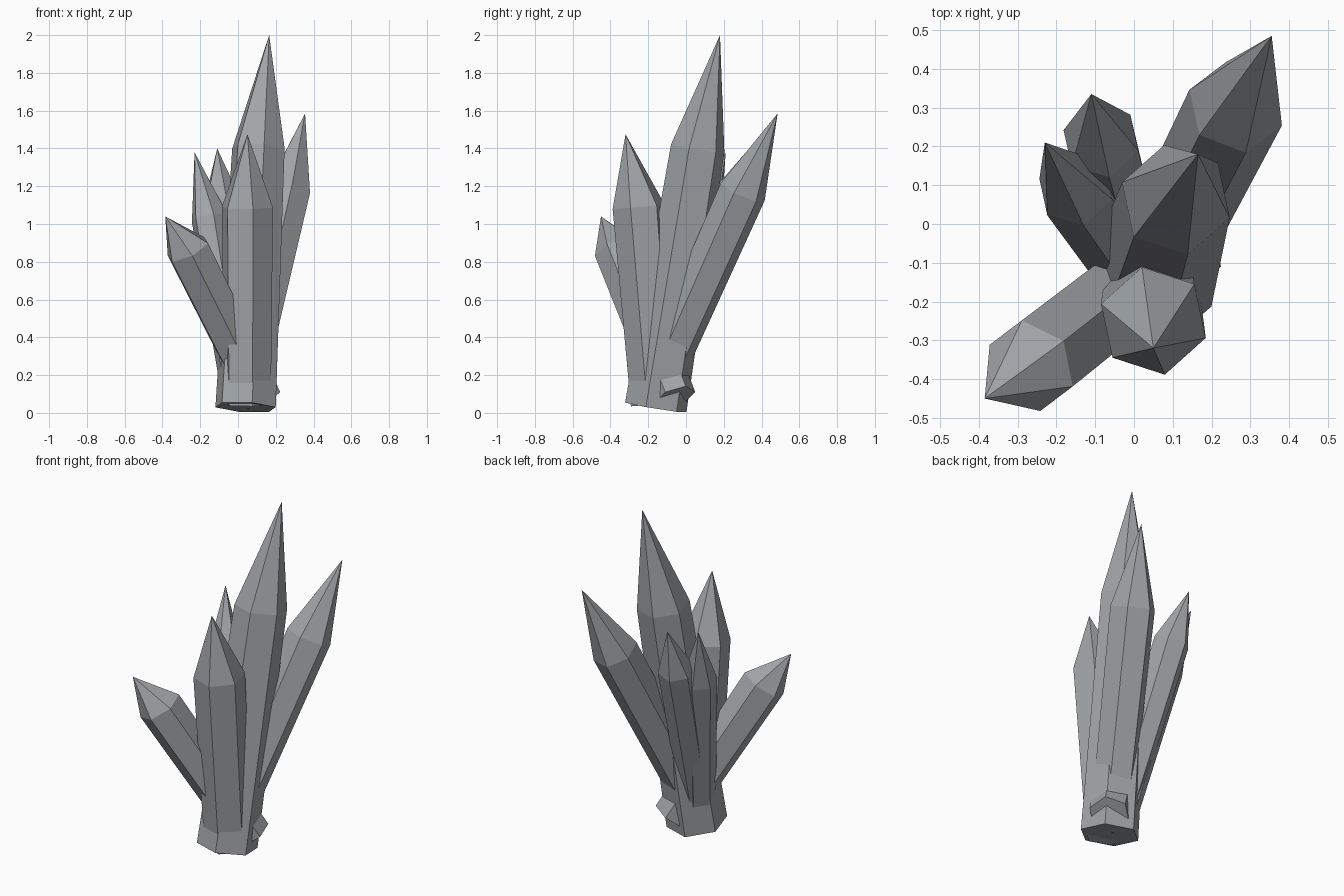
import bpy
import bmesh
import math
from mathutils import Vector

cube = bpy.data.objects.get("Cube")
if cube:
    bpy.data.objects.remove(cube, do_unlink=True)

SIDES = 6

# One stone grey for the whole cluster
stone = bpy.data.materials.new("stone_grey")
stone.use_nodes = True
grey = (0.36, 0.375, 0.395, 1.0)
stone.diffuse_color = grey
stone.node_tree.nodes["Principled BSDF"].inputs["Base Color"].default_value = grey


def crystal(name, base, shoulder, tip, base_radius, shoulder_radius, phase=-18):
    """Six-sided shaft from base to shoulder, closed by a pointed tip."""
    base, shoulder, tip = Vector(base), Vector(shoulder), Vector(tip)
    axis = (shoulder - base).normalized()
    side = Vector((1, 0, 0))
    side = (side - axis * side.dot(axis)).normalized()
    other = axis.cross(side)
    bm = bmesh.new()

    def ring(centre, radius):
        verts = []
        for i in range(SIDES):
            a = math.radians(phase) + math.tau * i / SIDES
            verts.append(bm.verts.new(
                centre + (side * math.cos(a) + other * math.sin(a)) * radius))
        return verts

    low = ring(base, base_radius)
    high = ring(shoulder, shoulder_radius)
    point = bm.verts.new(tip)
    bm.faces.new(low[::-1])
    for i in range(SIDES):
        j = (i + 1) % SIDES
        bm.faces.new((low[i], low[j], high[j], high[i]))
        bm.faces.new((high[i], high[j], point))
    mesh = bpy.data.meshes.new(name)
    bm.to_mesh(mesh)
    bm.free()
    mesh.materials.append(stone)
    obj = bpy.data.objects.new(name, mesh)
    bpy.context.collection.objects.link(obj)
    return obj


# Tall central crystal, whose shaft is also the stump at the bottom
crystal("main_crystal", (0.04, -0.16, 0.03), (0.108, 0.062, 1.4),
        (0.165, 0.18, 2.0), 0.168, 0.146)

# Upright crystal at the front
crystal("front_crystal", (0.05, -0.165, 0.045), (0.05, -0.25, 1.09),
        (0.05, -0.32, 1.475), 0.13, 0.142)

# Long crystal leaning to the back left
crystal("back_left_crystal", (0.02, -0.18, 0.09), (0.262, 0.3, 1.17),
        (0.355, 0.485, 1.585), 0.115, 0.128)

# Short crystal leaning out to the front right
crystal("front_right_crystal", (0.125, -0.06, 0.08), (-0.265, -0.365, 0.865),
        (-0.385, -0.45, 1.04), 0.115, 0.124)

# Two slim crystals behind
crystal("rear_crystal", (0.01, -0.14, 0.1), (-0.085, 0.215, 1.12),
        (-0.11, 0.335, 1.4), 0.09, 0.102)
crystal("rear_right_crystal", (0.0, -0.13, 0.1), (-0.15, 0.09, 1.03),
        (-0.23, 0.21, 1.38), 0.09, 0.1)
